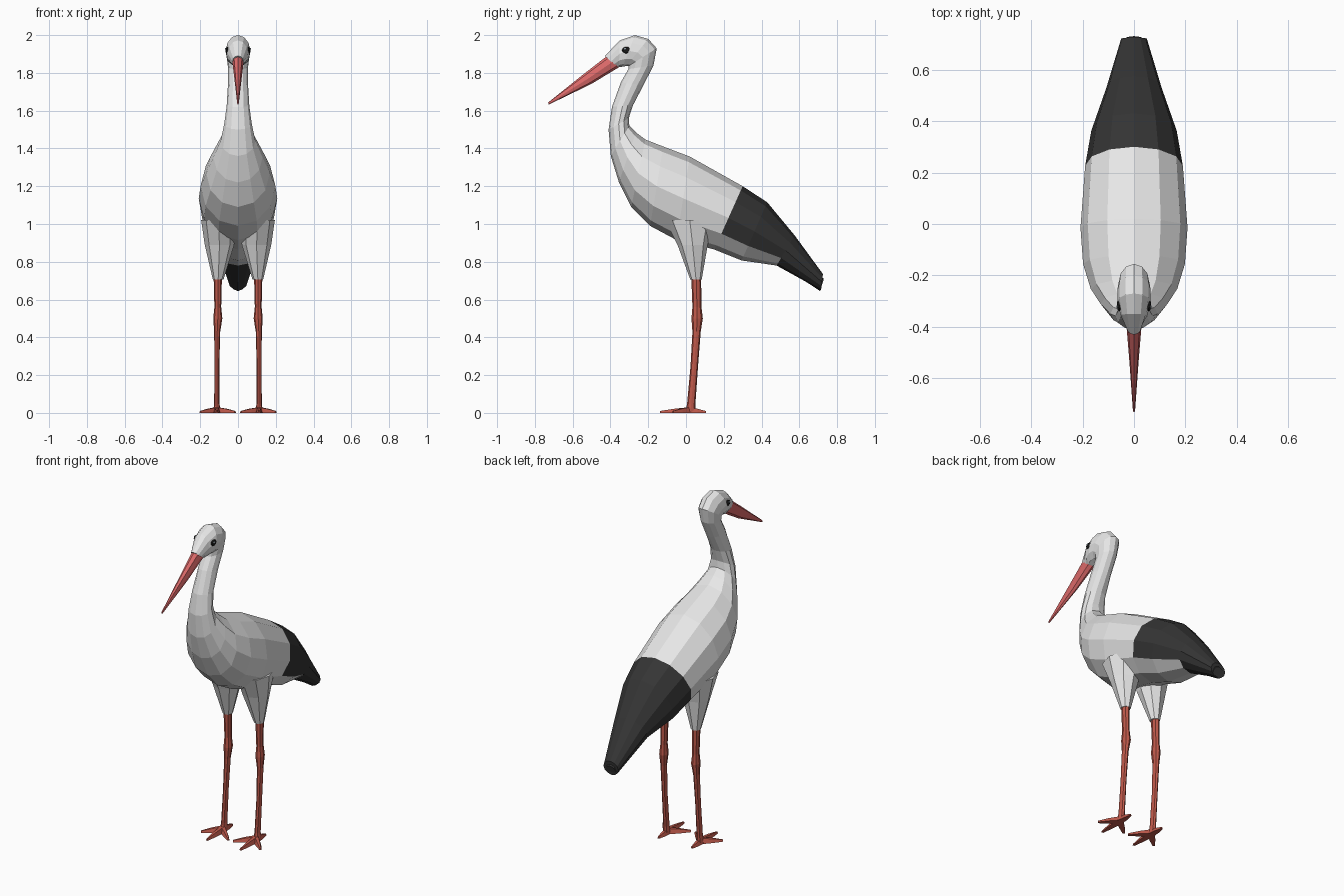
import bpy, bmesh, math
from mathutils import Vector, Matrix

if "Cube" in bpy.data.objects:
    bpy.data.objects.remove(bpy.data.objects["Cube"])


def material(name, rgb):
    m = bpy.data.materials.new(name)
    m.diffuse_color = (*rgb, 1)
    m.use_nodes = True
    m.node_tree.nodes["Principled BSDF"].inputs["Base Color"].default_value = m.diffuse_color
    return m


WHITE = material("white_plumage", (0.8, 0.8, 0.8))
BLACK = material("black_plumage", (0.035, 0.035, 0.035))
BEAK = material("beak_red", (0.75, 0.15, 0.15))
LEG = material("leg_red", (0.52, 0.1, 0.07))
EYE = material("eye_black", (0.01, 0.01, 0.01))
GLINT = material("eye_glint", (0.35, 0.42, 0.48))


def finish(name, bm, mats, mirror=False):
    bmesh.ops.recalc_face_normals(bm, faces=bm.faces)
    me = bpy.data.meshes.new(name)
    bm.to_mesh(me)
    bm.free()
    for m in mats:
        me.materials.append(m)
    ob = bpy.data.objects.new(name, me)
    bpy.context.collection.objects.link(ob)
    if mirror:
        ob.modifiers.new("Mirror", "MIRROR").use_mirror_merge = False
    return ob


def loft(bm, rings, rule=None):
    """Skin closed rings of points; rule(ring, segment) gives the material index."""
    vs = [[bm.verts.new(p) for p in r] for r in rings]
    n = len(vs[0])
    for i in range(len(vs) - 1):
        for k in range(n):
            j = (k + 1) % n
            f = bm.faces.new((vs[i][k], vs[i][j], vs[i + 1][j], vs[i + 1][k]))
            f.material_index = rule(i, k) if rule else 0
    bm.faces.new(vs[0]).material_index = rule(0, 0) if rule else 0
    bm.faces.new(vs[-1])


def tilted(ty, tz, by, bz, w, n=12):
    """Oval ring from its top and bottom points (y, z) and half width."""
    mid, half = Vector((0, (ty + by) / 2, (tz + bz) / 2)), Vector((0, (ty - by) / 2, (tz - bz) / 2))
    return [mid + half * math.cos(a) + Vector((w * math.sin(a), 0, 0))
            for a in (2 * math.pi * k / n for k in range(n))]


def level(cx, cy, z, rx, ry, n=8):
    """Horizontal oval ring."""
    return [Vector((cx + rx * math.cos(a), cy + ry * math.sin(a), z))
            for a in (2 * math.pi * k / n for k in range(n))]


# Body, neck and head: one skin running from tail to face
BODY = [
    (.725, .735, .715, .65, .05),
    (.575, .94, .48, .78, .108),
    (.43, 1.115, .295, .807, .166),
    (.30, 1.20, .15, .865, .19),
    (.02, 1.357, -.05, .915, .208),
    (-.12, 1.41, -.19, .99, .198),
    (-.215, 1.447, -.29, 1.09, .168),
    (-.265, 1.485, -.355, 1.22, .13),
    (-.30, 1.52, -.398, 1.36, .092),
    (-.303, 1.56, -.41, 1.50, .073),
    (-.28, 1.63, -.392, 1.62, .06),
    (-.225, 1.735, -.345, 1.75, .053),
    (-.172, 1.84, -.305, 1.82, .053),
    (-.155, 1.93, -.303, 1.837, .06),
    (-.20, 1.98, -.315, 1.837, .065),
    (-.27, 2.0, -.335, 1.833, .065),
    (-.35, 1.972, -.355, 1.83, .053),
    (-.43, 1.89, -.366, 1.83, .029),
]


# Black rear feathers, leaving the underside white ahead of the tail
def plumage(ring, seg):
    return 1 if ring == 0 or (ring < 3 and not 4 <= seg <= 7) else 0


bm = bmesh.new()
loft(bm, [tilted(*r) for r in BODY], plumage)
finish("body", bm, [WHITE, BLACK])

# Tail feather tip peeking out below the wing ends
bm = bmesh.new()
loft(bm, [tilted(.56, .84, .52, .77, .06, 8), tilted(.73, .71, .71, .645, .035, 8)])
finish("tail_tip", bm, [BLACK])

# Beak
bm = bmesh.new()
loft(bm, [tilted(-.42, 1.888, -.355, 1.83, .03, 8),
          tilted(-.54, 1.795, -.50, 1.742, .019, 8),
          tilted(-.73, 1.643, -.727, 1.632, .004, 8)])
finish("beak", bm, [BEAK])

# Eyes
for name, mat, r, pos in (("eyes", EYE, .021, (.057, -.315, 1.92)),
                          ("eye_glints", GLINT, .006, (.066, -.322, 1.927))):
    bm = bmesh.new()
    bmesh.ops.create_uvsphere(bm, u_segments=10, v_segments=6, radius=r,
                              matrix=Matrix.Translation(pos) @ Matrix.Diagonal((.5, 1.15, .85, 1)))
    finish(name, bm, [mat], True)

# Feathered thighs
bm = bmesh.new()
loft(bm, [level(.105, .053, .705, .028, .03),
          level(.098, .035, .89, .078, .08),
          level(.105, .02, 1.02, .09, .13)])
finish("thighs", bm, [WHITE], True)

# Legs with a swollen knee joint
bm = bmesh.new()
loft(bm, [level(.112, .022, .0, .02, .026),
          level(.112, .028, .05, .014, .022),
          level(.112, .044, .25, .013, .02),
          level(.11, .056, .43, .016, .022),
          level(.107, .059, .5, .024, .03),
          level(.107, .058, .56, .018, .024),
          level(.107, .054, .72, .022, .026)])
finish("legs", bm, [LEG], True)

# Toes: three forward, one back
bm = bmesh.new()
start = Vector((.112, .015, 0))
for tx, ty in ((.112, -.138), (.2, -.07), (.015, -.07), (.112, .105)):
    end = Vector((tx, ty, 0))
    d = (end - start).normalized()
    side = Vector((-d.y, d.x, 0))
    rings = []
    for t, w, h in ((0, .02, .03), (.5, .016, .022), (1, .006, .01)):
        c = start.lerp(end, t)
        rings.append([c + side * w, c + side * w * .5 + Vector((0, 0, h)),
                      c - side * w * .5 + Vector((0, 0, h)), c - side * w])
    loft(bm, rings)
finish("toes", bm, [LEG], True)
